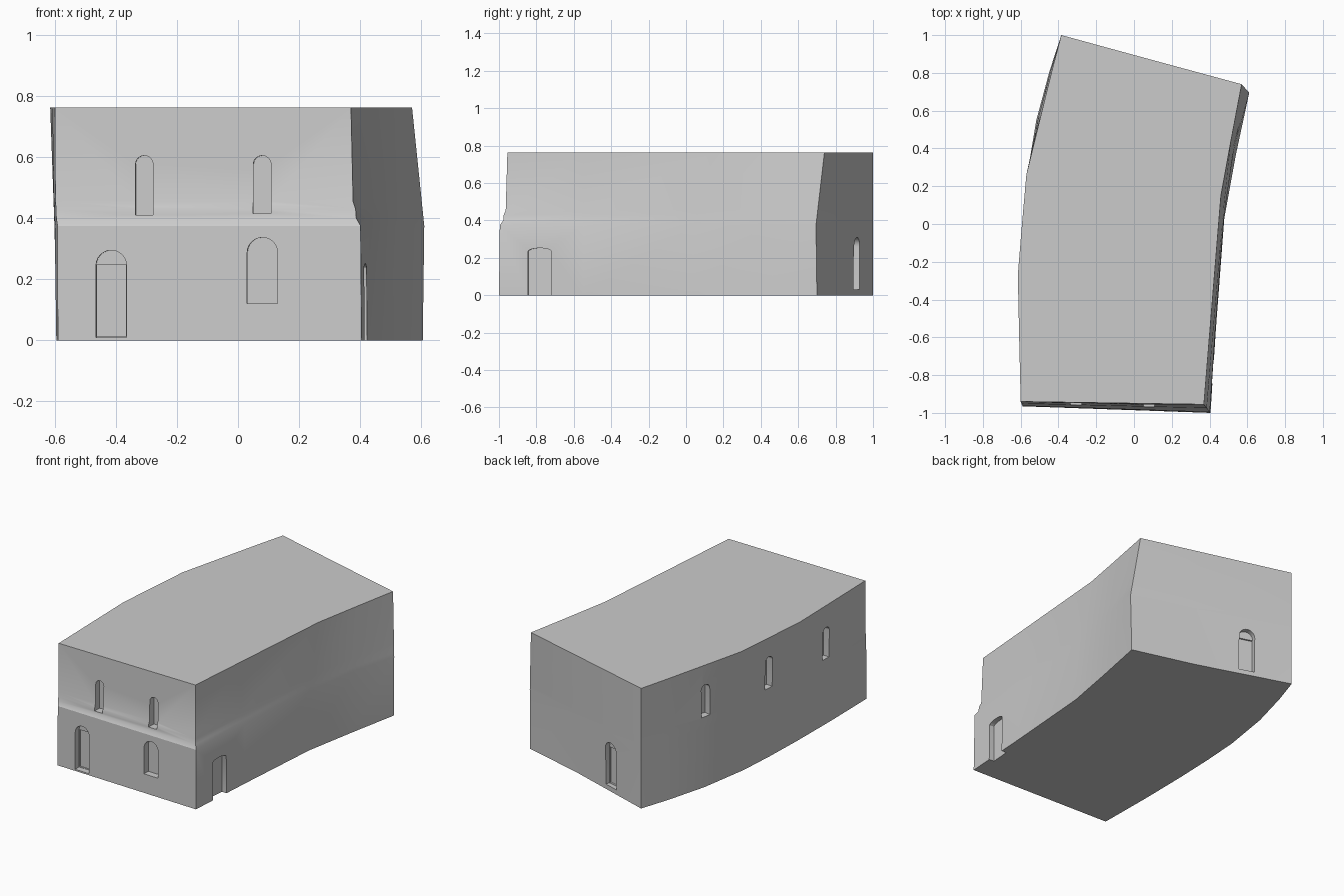
import bpy, bmesh, math
from mathutils import Vector

if "Cube" in bpy.data.objects:
    bpy.data.objects.remove(bpy.data.objects["Cube"])

# Footprints, counter-clockwise from the front-left corner: ground and roof
ground = [(-.59, -.965), (.405, -1.0), (.434, -.55), (.478, .03), (.54, .37),
          (.605, .70), (.205, .808), (-.385, 1.0), (-.447, .81), (-.517, .55),
          (-.568, .23), (-.583, 0), (-.592, -.27), (-.595, -.6)]
roof = [(-.60, -.94), (.37, -.955), (.403, -.55), (.46, .15), (.513, .44),
        (.57, .74), (.19, .843), (-.385, 1.0), (-.435, .81), (-.499, .55),
        (-.57, .26), (-.593, 0), (-.615, -.27), (-.608, -.6)]
ground = [Vector(p) for p in ground]
roof = [Vector(p) for p in roof]
waist = [g.lerp(r, .4) for g, r in zip(ground, roof)]
for i in (0, 1, 2, 3):
    waist[i] = ground[i].lerp(roof[i], .1)
waist[5] = Vector((.61, .695))
waist[6] = Vector((.213, .82))

# How much each outline point follows the stepped ledge (fades along the right side)
ledge = {0: 1, 1: 1, 2: .6, 13: .3}
H = .762
steps = [(.375, 0), (.40, .45), (.43, .52), (.455, .78), (H, 1)]

# Main walls: loft through the levels
bm = bmesh.new()
rings = [[bm.verts.new((p.x, p.y, 0)) for p in ground]]
for z, w in steps:
    ring = []
    for i in range(len(ground)):
        k = ledge.get(i, 0)
        t = k * w + (1 - k) * (z - .375) / (H - .375)
        p = waist[i].lerp(roof[i], t)
        ring.append(bm.verts.new((p.x, p.y, z)))
    rings.append(ring)
n = len(ground)
for a, b in zip(rings, rings[1:]):
    for i in range(n):
        j = (i + 1) % n
        bm.faces.new((a[i], a[j], b[j], b[i]))
bm.faces.new(rings[0][::-1])
bm.faces.new(rings[-1])
bmesh.ops.recalc_face_normals(bm, faces=bm.faces)
mesh = bpy.data.meshes.new("building_walls")
bm.to_mesh(mesh)
bm.free()
walls = bpy.data.objects.new("building_walls", mesh)
bpy.context.collection.objects.link(walls)
bpy.context.view_layer.objects.active = walls
walls.select_set(True)


def recess(x, y, normal, width, z0, z1, rise, depth):
    """Cut an arched recess into the wall at (x, y); rise 0 gives a square head."""
    out = Vector((*normal, 0)).normalized()
    side = Vector((-out.y, out.x, 0))
    r = width / 2
    prof = [(-r, z0), (r, z0)]
    if rise:
        prof += [(r * math.cos(a), z1 - rise + rise * math.sin(a))
                 for a in [math.pi * k / 12 for k in range(13)]]
    else:
        prof += [(r, z1), (-r, z1)]
    b = bmesh.new()
    c = Vector((x, y, 0))
    rows = [[b.verts.new(c + side * u + out * d + Vector((0, 0, z))) for u, z in prof]
            for d in (-depth, .09)]
    m = len(prof)
    b.faces.new(rows[0])
    b.faces.new(rows[1][::-1])
    for i in range(m):
        j = (i + 1) % m
        b.faces.new((rows[0][i], rows[0][j], rows[1][j], rows[1][i]))
    bmesh.ops.recalc_face_normals(b, faces=b.faces)
    me = bpy.data.meshes.new("recess_cutter")
    b.to_mesh(me)
    b.free()
    cutter = bpy.data.objects.new("recess_cutter", me)
    cutter.hide_render = True
    bpy.context.collection.objects.link(cutter)
    mod = walls.modifiers.new("recess", 'BOOLEAN')
    mod.operation, mod.solver, mod.object = 'DIFFERENCE', 'EXACT', cutter
    bpy.ops.object.modifier_apply(modifier=mod.name)
    bpy.data.objects.remove(cutter)


front, back = (-.03, -1), (.29, .96)
# Front door with a deeper leaf below its arch, and ground-floor window
recess(-.415, -.967, front, .10, .01, .295, .05, .035)
recess(-.415, -.967, front, .096, .012, .248, 0, .045)
recess(.08, -.985, front, .10, .12, .337, .05, .04)
# Upper front windows
recess(-.307, -.95, front, .057, .41, .605, .028, .04)
recess(.079, -.957, front, .058, .415, .605, .029, .04)
# Right side door, low arch
recess(.42, -.782, (1, -.073), .125, -.03, .252, .018, .035)
# Back door with leaf
recess(-.11, .917, back, .10, .03, .31, .05, .035)
recess(-.11, .917, back, .096, .032, .26, 0, .045)
# Narrow left side windows
for x, y, nrm, z0 in [(-.507, .53, (-1, .24), .44), (-.585, .01, (-1, .085), .44),
                      (-.604, -.54, (-1, -.02), .42)]:
    recess(x, y, nrm, .065, z0, z0 + .2, .03, .04)

bpy.ops.object.shade_smooth_by_angle(angle=math.radians(25))
